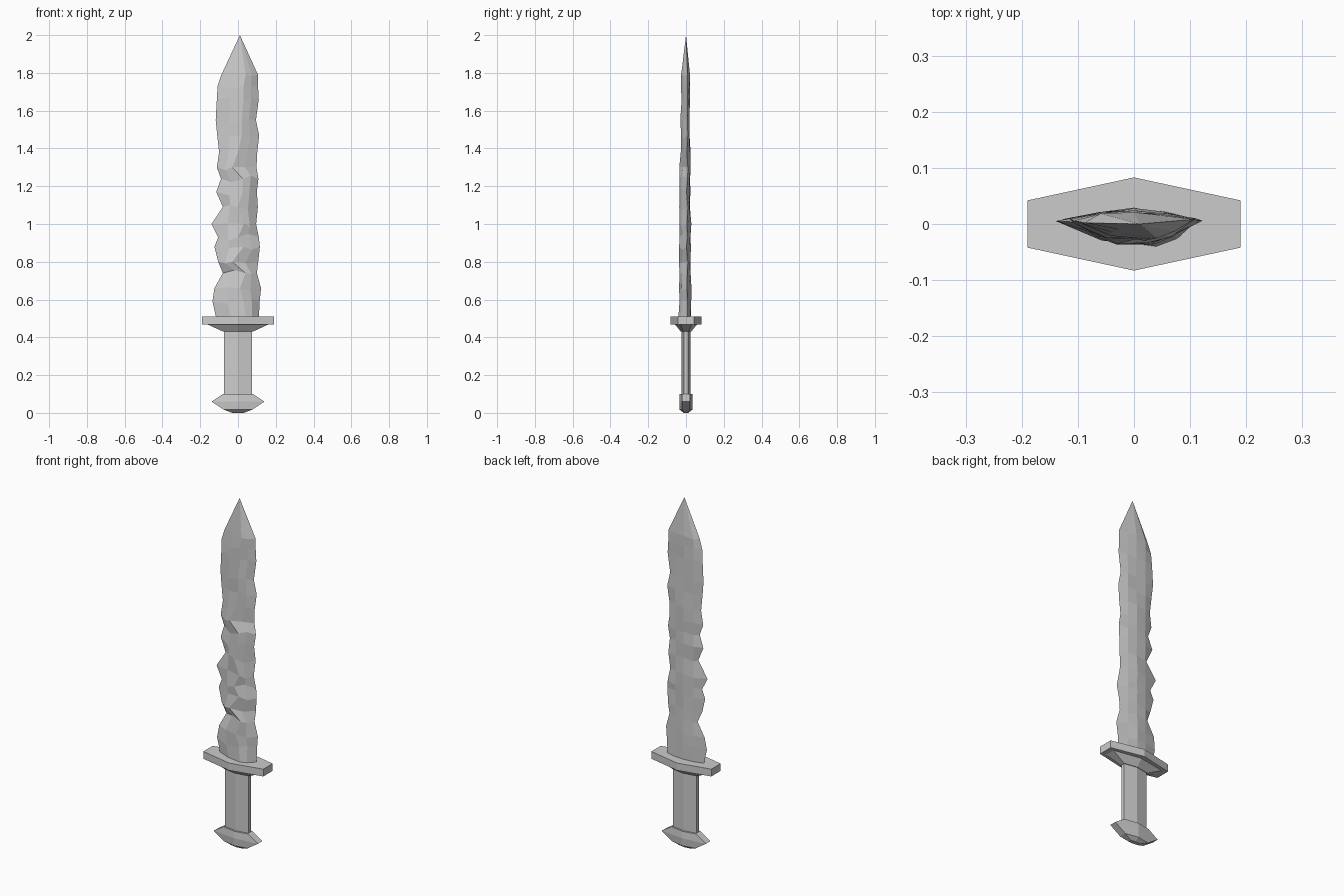
import bpy, bmesh, random

random.seed(4)


def loft(name, rings, tip=None):
    """Skin a stack of equal-length rings, capped or closed to a tip."""
    bm = bmesh.new()
    loops = [[bm.verts.new(p) for p in ring] for ring in rings]
    n = len(loops[0])
    for a, b in zip(loops, loops[1:]):
        for i in range(n):
            j = (i + 1) % n
            bm.faces.new((a[i], a[j], b[j], b[i]))
    bm.faces.new(loops[0][::-1])
    if tip:
        t = bm.verts.new(tip)
        for i in range(n):
            bm.faces.new((loops[-1][i], loops[-1][(i + 1) % n], t))
    else:
        bm.faces.new(loops[-1])
    bmesh.ops.recalc_face_normals(bm, faces=bm.faces)
    mesh = bpy.data.meshes.new(name)
    bm.to_mesh(mesh)
    bm.free()
    ob = bpy.data.objects.new(name, mesh)
    bpy.context.collection.objects.link(ob)
    return ob


def hexagon(z, x, y_mid, y_end):
    return [(-x, -y_end, z), (0, -y_mid, z), (x, -y_end, z),
            (x, y_end, z), (0, y_mid, z), (-x, y_end, z)]


# Pommel, grip and guard: stretched hexagonal sections
loft("pommel", [hexagon(0.0, 0.03, 0.012, 0.008), hexagon(0.017, 0.075, 0.034, 0.02),
                hexagon(0.06, 0.14, 0.034, 0.02), hexagon(0.10, 0.08, 0.034, 0.02)])
loft("grip", [hexagon(0.08, 0.075, 0.024, 0.011), hexagon(0.44, 0.075, 0.024, 0.011)])
loft("guard_collar", [hexagon(0.43, 0.078, 0.027, 0.014), hexagon(0.47, 0.165, 0.06, 0.03)])
loft("guard", [hexagon(0.468, 0.19, 0.083, 0.042), hexagon(0.51, 0.19, 0.083, 0.042)])

# Chipped stone blade: height, left edge, right edge, front ridge
rows = [
    (0.50, -0.115, 0.110, 0.04), (0.59, -0.135, 0.115, 0.03),
    (0.66, -0.125, 0.122, 0.01), (0.74, -0.080, 0.100, 0.04),
    (0.80, -0.105, 0.107, -0.03), (0.88, -0.125, 0.116, 0.03),
    (0.93, -0.105, 0.110, 0.0), (1.00, -0.140, 0.096, 0.03),
    (1.09, -0.080, 0.105, 0.0), (1.17, -0.115, 0.100, 0.025),
    (1.24, -0.090, 0.108, 0.025), (1.30, -0.112, 0.098, -0.03),
    (1.38, -0.100, 0.102, 0.0), (1.47, -0.110, 0.112, 0.02),
    (1.55, -0.118, 0.095, 0.02), (1.66, -0.112, 0.110, 0.03),
    (1.73, -0.108, 0.106, 0.03), (1.79, -0.088, 0.106, 0.04),
]
rings = []
for z, left, right, ridge in rows:
    k = (z - 0.5) / 1.3
    front = -0.038 + 0.016 * k ** 2
    back = 0.027 - 0.006 * k
    jit = lambda s: random.uniform(-s, s)
    mid_l, mid_r = (left + ridge) / 2, (right + ridge) / 2
    rings.append([
        (left, 0.006 + jit(0.004), z),
        (mid_l, front * 0.65 + jit(0.006), z + jit(0.02)),
        (ridge, front + jit(0.004), z),
        (mid_r, front * 0.6 + jit(0.006), z + jit(0.02)),
        (right, 0.006 + jit(0.004), z),
        (0.055, back * 0.75 + jit(0.003), z + jit(0.012)),
        (0.0, back + jit(0.004), z),
        (-0.06, back * 0.75 + jit(0.003), z + jit(0.012)),
    ])
loft("blade", rings, tip=(0.01, 0.0, 2.0))
